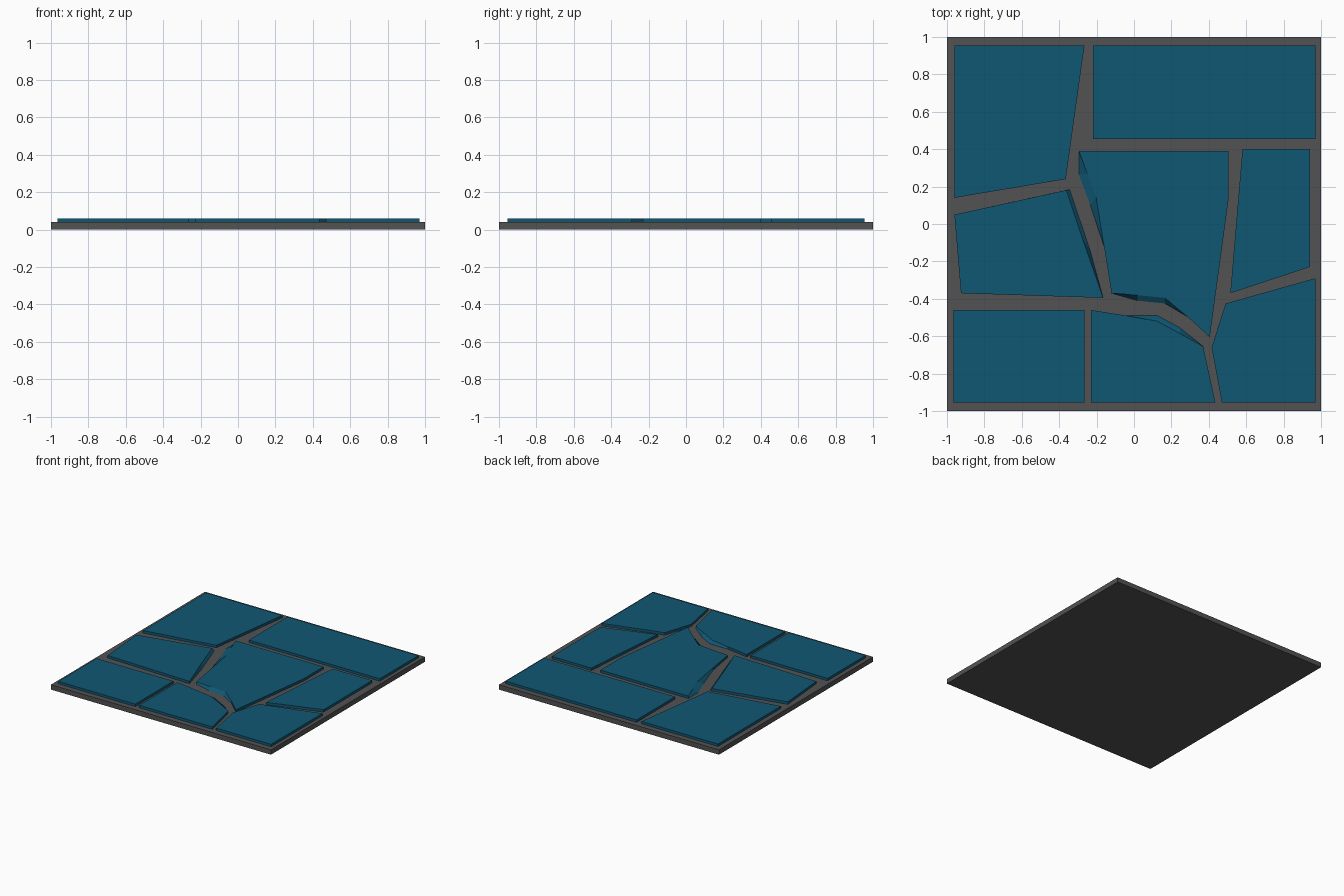
import bpy, bmesh

if "Cube" in bpy.data.objects:
    bpy.data.objects.remove(bpy.data.objects["Cube"])

def material(name, rgb):
    m = bpy.data.materials.new(name)
    m.diffuse_color = (*rgb, 1)
    m.use_nodes = True
    m.node_tree.nodes["Principled BSDF"].inputs["Base Color"].default_value = m.diffuse_color
    return m

GREY = material("grout grey", (0.085, 0.085, 0.085))
TEAL = material("slate teal", (0.005, 0.095, 0.175))

def slab(name, outline, z0, z1, mat, top=None):
    """Prism from an outline; 'top' moves chosen corners of the upper face inward."""
    top = top or {}
    bm = bmesh.new()
    lo = [bm.verts.new((x, y, z0)) for x, y in outline]
    hi = [bm.verts.new((*top.get(i, p), z1)) for i, p in enumerate(outline)]
    n = len(outline)
    bm.faces.new(lo)
    bm.faces.new(hi)
    for i in range(n):
        j = (i + 1) % n
        bm.faces.new((lo[i], lo[j], hi[j], hi[i]))
    bmesh.ops.recalc_face_normals(bm, faces=bm.faces)
    me = bpy.data.meshes.new(name)
    bm.to_mesh(me)
    bm.free()
    me.materials.append(mat)
    ob = bpy.data.objects.new(name, me)
    bpy.context.collection.objects.link(ob)

def rect(x0, x1, y0, y1):
    return [(x0, y0), (x1, y0), (x1, y1), (x0, y1)]

# Base plate
slab("base_plate", rect(-1, 1, -1, 1), 0, 0.04, GREY)

# Plain paving stones
stones = {
    "stone_back_left": [(-.96, .955), (-.265, .955), (-.365, .24), (-.96, .14)],
    "stone_back_right": rect(-.22, .97, .455, .955),
    "stone_right": [(.58, .4), (.94, .4), (.94, -.23), (.515, -.37)],
    "stone_front_left": rect(-.965, -.265, -.955, -.46),
    "stone_front_right": [(.49, -.425), (.97, -.29), (.97, -.955), (.47, -.955), (.415, -.66)],
}
for name, outline in stones.items():
    slab(name, outline, 0.04, 0.06, TEAL)

# Stones with chipped, sloping edges
slab("stone_left",
     [(-.96, .05), (-.345, .185), (-.235, -.14), (-.165, -.395), (-.925, -.37)],
     0.04, 0.06, TEAL, {1: (-.362, .181), 2: (-.275, -.08)})
slab("stone_front_middle",
     [(-.23, -.46), (-.04, -.49), (.125, -.49), (.245, -.555), (.37, -.655),
      (.435, -.955), (-.23, -.955)],
     0.04, 0.06, TEAL, {2: (.125, -.52), 3: (.245, -.585)})
slab("stone_centre",
     [(-.295, .39), (-.295, .265), (-.235, .105), (-.16, -.12), (-.12, -.37),
      (.02, -.41), (.165, -.425), (.285, -.495), (.405, -.605), (.505, .13), (.505, .39)],
     0.04, 0.06, TEAL,
     {1: (-.25, .27), 2: (-.203, .145), 5: (.02, -.381), 6: (.165, -.395)})
